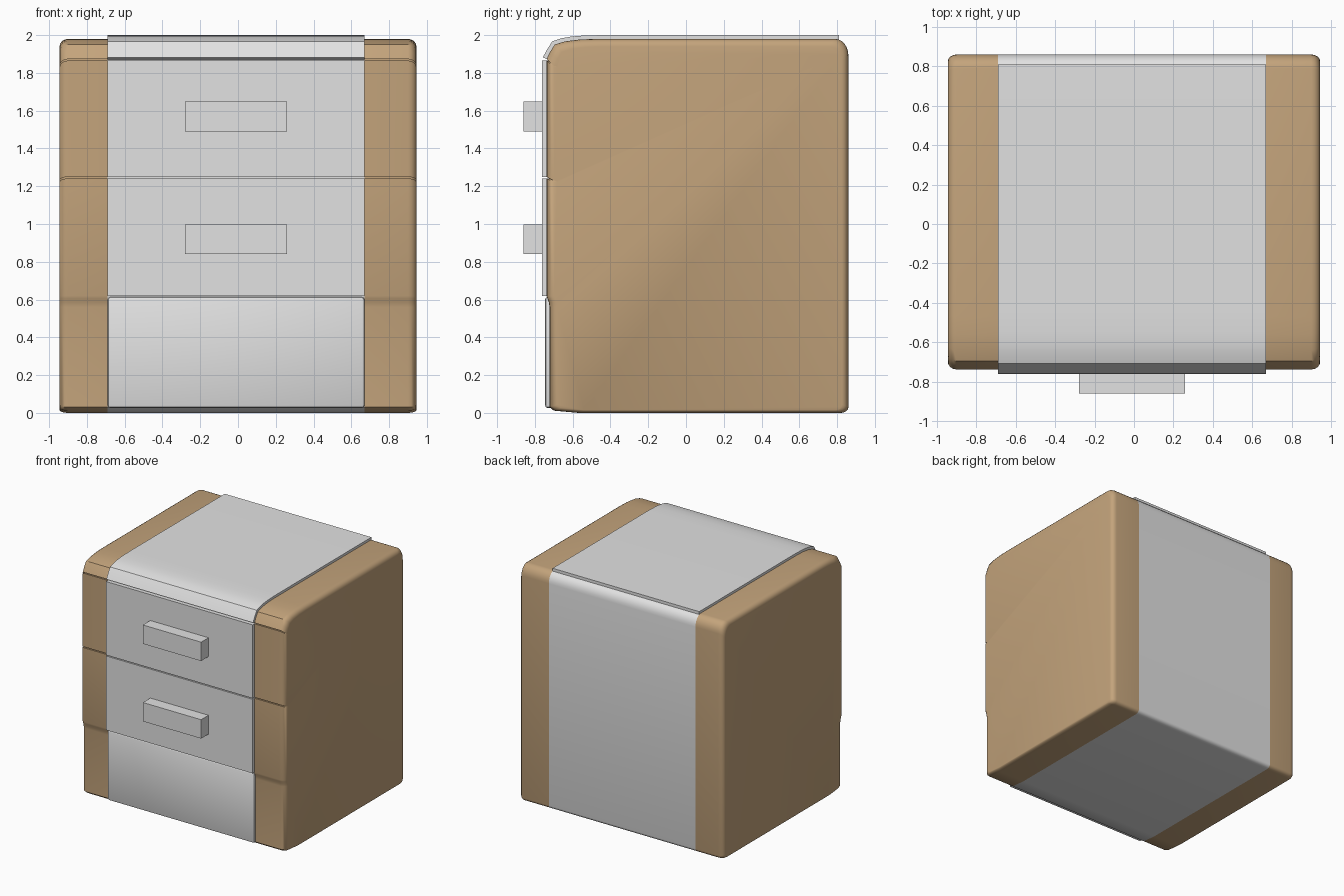
import bpy, bmesh, math

if "Cube" in bpy.data.objects:
    bpy.data.objects.remove(bpy.data.objects["Cube"])


def material(name, rgb):
    m = bpy.data.materials.new(name)
    m.diffuse_color = (*rgb, 1)
    m.use_nodes = True
    m.node_tree.nodes["Principled BSDF"].inputs["Base Color"].default_value = m.diffuse_color
    return m


GREY = material("light grey", (0.76, 0.76, 0.76))
WOOD = material("wood brown", (0.55, 0.37, 0.20))
X0, X1 = -0.69, 0.67      # edges of the grey central band


def finish(bm, name, mats, angle=35):
    bmesh.ops.recalc_face_normals(bm, faces=bm.faces)
    me = bpy.data.meshes.new(name)
    bm.to_mesh(me)
    bm.free()
    for m in mats:
        me.materials.append(m)
    ob = bpy.data.objects.new(name, me)
    bpy.context.collection.objects.link(ob)
    bpy.ops.object.select_all(action='DESELECT')
    ob.select_set(True)
    bpy.context.view_layer.objects.active = ob
    bpy.ops.object.shade_smooth_by_angle(angle=math.radians(angle))
    return ob


def loft(rings):
    """Skin a list of closed rings of points and cap both ends."""
    bm = bmesh.new()
    vs = [[bm.verts.new(p) for p in r] for r in rings]
    n = len(vs[0])
    for a, b in zip(vs, vs[1:]):
        for i in range(n):
            j = (i + 1) % n
            bm.faces.new((a[i], a[j], b[j], b[i]))
    bm.faces.new(vs[0])
    bm.faces.new(vs[-1])
    return bm


def box(name, x, y, z, bevel=0.0):
    bm = bmesh.new()
    bmesh.ops.create_cube(bm, size=1)
    for v in bm.verts:
        v.co = [(lo + hi) / 2 + c * (hi - lo) for c, (lo, hi) in zip(v.co, (x, y, z))]
    if bevel:
        bmesh.ops.bevel(bm, geom=bm.edges[:], offset=bevel, segments=2,
                        profile=0.5, affect='EDGES')
    return finish(bm, name, [GREY])


def arc(cy, cz, ry, rz, a0, a1, n=6):
    return [(cy + ry * math.cos(math.radians(a0 + (a1 - a0) * i / n)),
             cz + rz * math.sin(math.radians(a0 + (a1 - a0) * i / n))) for i in range(n + 1)]


# Cabinet side profile (y, z): rounded corners, drawer gaps and lower step in front
F, G = -0.738, -0.722
profile = arc(0.82, 0.03, 0.04, 0.03, -90, 0, 4)
profile += arc(0.79, 1.89, 0.07, 0.09, 0, 90)
profile += [(-0.47, 1.98), (-0.56, 1.977), (-0.64, 1.967), (-0.695, 1.95), (-0.72, 1.91), (F, 1.873)]
for z in (1.873, 1.249):
    profile += [(G, z), (G, z - 0.008), (F, z - 0.008)] if z > 1.5 else \
        [(F, z), (G, z), (G, z - 0.008), (F, z - 0.008)]
profile += [(F, 0.62), (-0.734, 0.605), (-0.726, 0.585), (-0.722, 0.56), (-0.722, 0.03), (-0.70, 0.012), (-0.57, 0.0)]


def ring(x, t):
    """Profile at x, pulled inward by t (0..1) to round the side edges."""
    out = []
    for y, z in profile:
        v, w = (y + 0.74) / 1.6, z / 1.98
        out.append((x, y + t * (0.04 * (1 - v) - 0.035 * v), z + t * (0.015 * (1 - w) - 0.04 * w)))
    return out


steps = [math.radians(a) for a in (90, 67.5, 45, 22.5, 0)]
side = [(0.9 + 0.045 * math.sin(a), 1 - math.cos(a)) for a in steps]
rings = [ring(-x, t) for x, t in side] + [ring(X0, 0), ring(X1, 0)] + [ring(x, t) for x, t in reversed(side)]
bm = loft(rings)
for f in bm.faces:        # grey band through the middle
    f.material_index = 1 if X0 < f.calc_center_median().x < X1 else 0
finish(bm, "cabinet_body", [WOOD, GREY])

# Top cover, curving down over the front
cover = [(0.81, 1.975), (0.81, 2.0), (-0.45, 2.0), (-0.55, 1.997), (-0.61, 1.992), (-0.66, 1.983),
         (-0.708, 1.967), (-0.735, 1.925), (-0.758, 1.882), (-0.735, 1.872), (-0.69, 1.948),
         (-0.64, 1.963), (-0.56, 1.973), (-0.47, 1.976)]
finish(loft([[(x, y, z) for y, z in cover] for x in (X0, X1)]), "top_cover", [GREY])

# Drawer fronts with block handles
for name, z0, z1, h in (("lower", 0.62, 1.241, 0.84), ("upper", 1.249, 1.865, 1.49)):
    box(name + "_drawer_front", (X0, X1), (-0.762, -0.73), (z0, z1))
    box(name + "_drawer_handle", (-0.28, 0.26), (-0.86, -0.755), (h, h + 0.158))

# Fixed panel below the drawers
box("lower_panel", (X0, X1), (-0.746, -0.70), (0.026, 0.614), 0.014)
